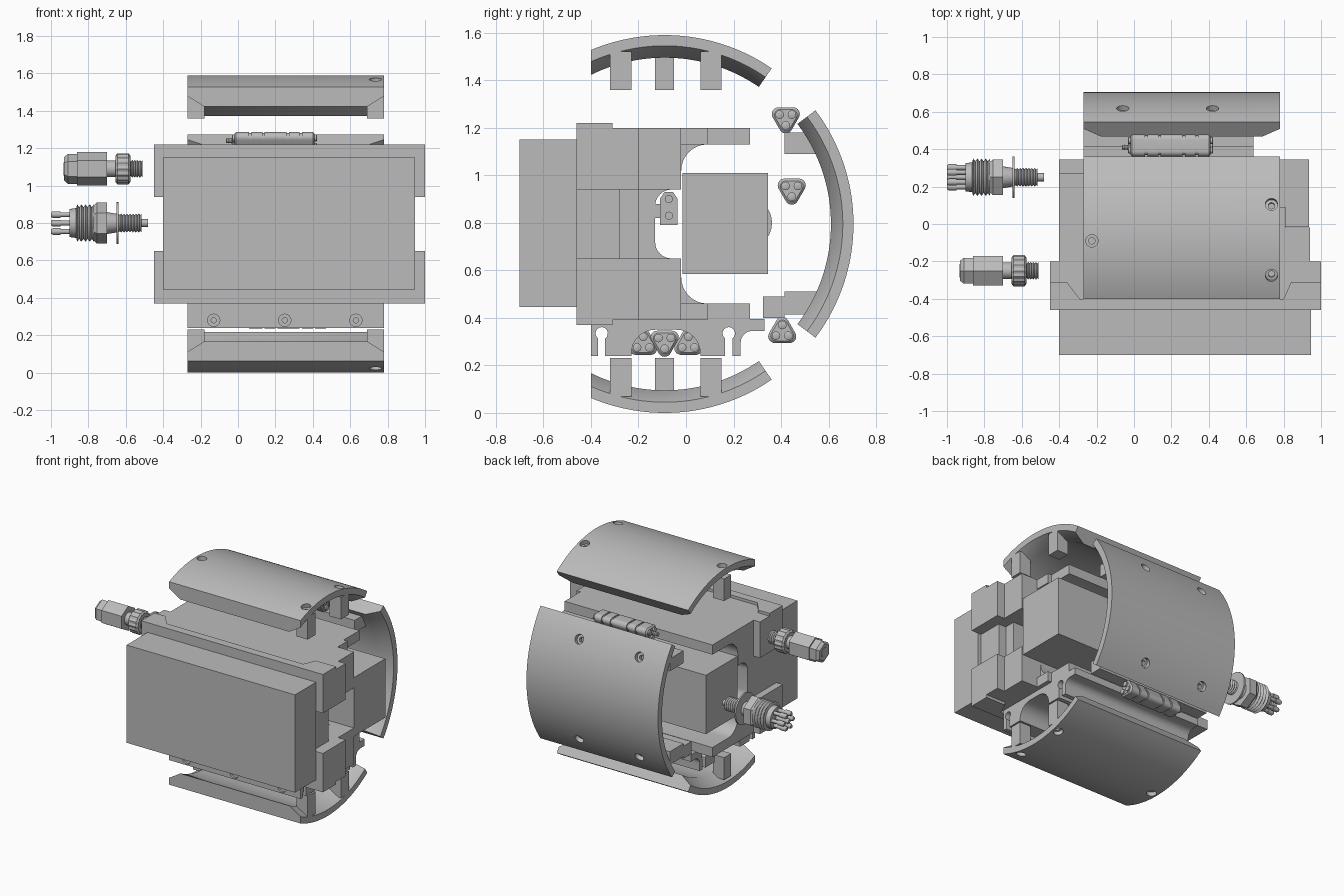
import bpy, bmesh
from math import sin, cos, pi, radians, asin, sqrt

cube = bpy.data.objects.get("Cube")
if cube:
    bpy.data.objects.remove(cube, do_unlink=True)

grey = bpy.data.materials.new("plain_grey")
grey.use_nodes = True
GREY = (0.5, 0.5, 0.5, 1)
grey.diffuse_color = GREY
grey.node_tree.nodes["Principled BSDF"].inputs["Base Color"].default_value = GREY

CY, CZ, R = -0.09, 0.795, 0.795      # housing axis and radius
XL, XR = -0.27, 0.78                 # housing ends


def skin(name, rings):
    """Join equal rings of points into a capped solid."""
    bm = bmesh.new()
    loops = [[bm.verts.new(p) for p in ring] for ring in rings]
    n = len(loops[0])
    for a, b in zip(loops, loops[1:]):
        for i in range(n):
            j = (i + 1) % n
            bm.faces.new((a[i], a[j], b[j], b[i]))
    bm.faces.new(loops[0][::-1])
    bm.faces.new(loops[-1])
    bmesh.ops.recalc_face_normals(bm, faces=bm.faces)
    mesh = bpy.data.meshes.new(name)
    bm.to_mesh(mesh)
    bm.free()
    mesh.materials.append(grey)
    ob = bpy.data.objects.new(name, mesh)
    bpy.context.collection.objects.link(ob)
    return ob


def prism(name, pts, x0, x1):
    return skin(name, [[(x, y, z) for y, z in pts] for x in (x0, x1)])


def box(name, x0, x1, y0, y1, z0, z1):
    return prism(name, [(y0, z0), (y1, z0), (y1, z1), (y0, z1)], x0, x1)


def loft(name, section, stations, y, z):
    """Scale a unit section along x."""
    return skin(name, [[(x, y + r * u, z + r * v) for u, v in section] for x, r in stations])


def circle(n, start=0.0):
    return [(cos(start + 2 * pi * i / n), sin(start + 2 * pi * i / n)) for i in range(n)]


def arc(y, z, r, a0, a1, n=8):
    return [(y + r * cos(radians(a0 + (a1 - a0) * i / n)),
             z + r * sin(radians(a0 + (a1 - a0) * i / n))) for i in range(n + 1)]


def thread(x0, x1, r, n, depth=0.008):
    return [(x0 + (x1 - x0) * i / (2 * n), r - depth * (i % 2)) for i in range(2 * n + 1)]


def smooth(ob):
    bpy.ops.object.select_all(action='DESELECT')
    ob.select_set(True)
    bpy.context.view_layer.objects.active = ob
    bpy.ops.object.shade_smooth_by_angle(angle=radians(30))


def drill(ob, a, b, r):
    """Cut a round hole from point a to point b."""
    bpy.ops.mesh.primitive_cylinder_add(vertices=24, radius=r, depth=(b - a).length, location=(a + b) / 2)
    cutter = bpy.context.object
    cutter.rotation_mode = 'QUATERNION'
    cutter.rotation_quaternion = (b - a).to_track_quat('Z', 'Y')
    cutter.hide_render = True
    mod = ob.modifiers.new("hole", 'BOOLEAN')
    mod.operation, mod.object, mod.solver = 'DIFFERENCE', cutter, 'EXACT'
    bpy.context.view_layer.update()
    bpy.context.view_layer.objects.active = ob
    bpy.ops.object.modifier_apply(modifier=mod.name)
    bpy.data.objects.remove(cutter, do_unlink=True)


# Curved housing shells, thinner towards their ends
from mathutils import Vector
RIM = [(XL, R), (XR, R), (XR, 0.75), (XR - 0.09, 0.70), (XL + 0.09, 0.70), (XL, 0.75)]


def shell(name, start, end, side, holes):
    rings, n = [], 40
    for i in range(n + 1):
        ring = []
        for x, r in RIM:
            a0 = start(r)
            a = a0 + (end - a0) * i / n
            ring.append((x, CY + r * sin(a), CZ + side * r * cos(a)))
        rings.append(ring)
    ob = skin(name, rings)
    for x, a in holes:
        d = Vector((0, sin(a), side * cos(a)))
        c = Vector((x, CY, CZ))
        drill(ob, c + d * (R - 0.03), c + d * (R + 0.1), 0.033)
        drill(ob, c + d * (R - 0.2), c + d * (R + 0.1), 0.017)
    smooth(ob)


flat_cut = lambda r: asin(-0.31 / r)
LEGS = [(XL, -0.13, -0.05), (XR - 0.09, -0.32, -0.23), (XR - 0.09, 0.06, 0.15)]
for word, side in (("top", 1), ("bottom", -1)):
    spots = [(x + 0.045, asin(((y0 + y1) / 2 - CY) / R)) for x, y0, y1 in LEGS]
    shell(word + "_shell", flat_cut, radians(34.5), side, spots)
    for x, y0, y1 in LEGS:
        z0, z1 = sorted((CZ + side * 0.565, CZ + side * 0.725))
        box(word + "_shell_leg", x, x + 0.09, y0, y1, z0, z1)
shell("rear_shell", lambda r: radians(53), radians(127), 1,
      [(x, radians(a)) for x in (-0.06, 0.42) for a in (63, 117)])
for z0, z1 in ((1.09, 1.18), (0.415, 0.51)):
    box("rear_shell_tab", XL, 0.64, 0.415, 0.57, z0, z1)
box("rear_shell_step", XL, 0.64, 0.325, 0.415, 0.4, 0.49)

# Front and inner blocks
box("front_block", -0.40, 0.945, -0.70, -0.46, 0.445, 1.15)
box("inner_block", -0.40, 0.935, -0.015, 0.345, 0.585, 1.01)

# C-shaped frame, drawn as an upper half and mirrored
half = [(-0.46, 1.2), (0.27, 1.2), (0.27, 1.13)]
half += arc(0.09, 1.02, 0.11, 90, 180) + [(-0.02, 0.94)]
half += arc(-0.06, 0.87, 0.07, 90, 180)
frame = prism("frame", half + [(y, 2 * CZ - z) for y, z in reversed(half)], -0.40, XR)
smooth(frame)
for side in (1, -1):
    def slab(name, x0, x1, y0, y1, z0, z1):
        a, b = sorted((CZ + side * (z0 - CZ), CZ + side * (z1 - CZ)))
        return box(name, x0, x1, y0, y1, a, b)
    slab("frame_shoulder", XR, 0.94, -0.46, -0.02, 0.94, 1.2)
    slab("frame_step", XR, 0.81, -0.02, 0.09, 1.13, 1.2)
    slab("frame_lip", -0.45, 1.0, -0.46, -0.40, 1.195, 1.22)
    slab("right_bracket", 0.94, 1.0, -0.46, -0.20, 0.94, 1.2)
    slab("left_bracket", -0.45, -0.40, -0.46, -0.20, 0.94, 1.2)
    # chamfered lip ends
    for outer, tip, root in ((1.0, 0.84, 0.80), (-0.45, -0.36, -0.29)):
        pts = [(outer, -0.40), (root, -0.40), (tip, -0.31), (outer, -0.31)]
        skin("lip_end", [[(x, y, CZ + side * h) for x, y in pts] for h in (0.40, 0.425)])
box("frame_web", XR, 0.92, -0.46, -0.28, 0.65, 0.94)
box("frame_web_step", XR, 0.86, -0.28, -0.20, 0.65, 0.94)

# Lower rail with keyhole slots and a central arch
def keyhole(y):
    return ([(y - 0.015, 0.24)] + arc(y, 0.335, 0.026, 235, -55, 14) + [(y + 0.015, 0.24)])

rail = [(-0.40, 0.395), (-0.40, 0.24)] + keyhole(-0.355) + [(-0.23, 0.24)]
rail += arc(-0.13, 0.25, 0.1, 180, 90) + arc(-0.04, 0.25, 0.1, 90, 0)
rail += [(0.06, 0.24)] + keyhole(0.18) + [(0.23, 0.24)]
rail += arc(0.28, 0.295, 0.05, 180, 90) + [(0.33, 0.345), (0.33, 0.395)]
rail_ob = prism("lower_rail", rail, XL, XR)
for x in (-0.13, 0.25, 0.63):
    drill(rail_ob, Vector((x, -0.5, 0.28)), Vector((x, -0.385, 0.28)), 0.033)
    drill(rail_ob, Vector((x, -0.5, 0.28)), Vector((x, -0.3, 0.28)), 0.014)
smooth(rail_ob)

# Small terminal with two screws
prism("terminal", [(-0.11, 0.79), (-0.035, 0.79), (-0.035, 0.9),
                   (-0.055, 0.93), (-0.09, 0.93), (-0.11, 0.9)], 0.70, 0.80)
box("terminal_lead", 0.72, 0.78, -0.13, -0.11, 0.82, 0.88)
for z in (0.83, 0.9):
    smooth(loft("terminal_screw", circle(16), [(0.79, 0.017), (0.808, 0.017)], -0.072, z))

# Three-lobed plugs
def lobed(flip):
    pts = []
    for k in range(3):
        mid = 90 * flip + 120 * k
        pts += arc(0.58 * cos(radians(mid)), 0.58 * sin(radians(mid)), 0.45, mid - 60, mid + 60)
    return pts


def plug(y, z, x, flip):
    s = 0.062
    st = [(0, s * 0.8), (0.01, s)]
    for c in (0.08, 0.15, 0.28, 0.35):
        st += [(c, s), (c, s * 0.88), (c + 0.012, s * 0.88), (c + 0.012, s)]
    st += [(0.42, s), (0.43, s * 0.8)]
    smooth(loft("plug", lobed(flip), [(x + d, r) for d, r in st], y, z))
    for k in range(3):
        a = radians(90 * flip + 120 * k)
        cy, cz = y + 0.03 * cos(a), z + 0.03 * sin(a)
        smooth(loft("plug_socket", circle(16), [(x - 0.012, 0.011), (x - 0.01, 0.018),
               (x + 0.44, 0.018), (x + 0.443, 0.01)], cy, cz))


for y, z, x, flip in ((0.42, 1.24, -0.02, -1), (0.445, 0.94, -0.02, -1), (0.405, 0.34, -0.02, 1),
                      (-0.09, 0.30, 0.05, -1), (-0.18, 0.29, -0.22, 1), (0.01, 0.29, -0.22, 1)):
    plug(y, z, x, flip)
smooth(loft("plug_tip", circle(16), thread(-0.065, -0.02, 0.014, 3, 0.003), 0.41, 1.24))

# Cable gland
GY, GZ = -0.25, 1.09
hexagon = circle(6, pi / 6)
loft("gland_cap", hexagon, [(-0.93, 0.062), (-0.91, 0.08), (-0.86, 0.08), (-0.86, 0.09), (-0.70, 0.09)], GY, GZ)
smooth(loft("gland_cap_bore", circle(24), [(-0.933, 0.035), (-0.92, 0.035)], GY, GZ))
smooth(loft("gland_neck", circle(24), [(-0.71, 0.045), (-0.64, 0.045)], GY, GZ))
knurl = [(u * (1 - 0.06 * (i % 2)), v * (1 - 0.06 * (i % 2))) for i, (u, v) in enumerate(circle(32))]
loft("gland_nut", knurl, [(-0.655, 0.07), (-0.645, 0.083), (-0.585, 0.083), (-0.575, 0.07)], GY, GZ)
smooth(loft("gland_thread", circle(24), thread(-0.58, -0.51, 0.047, 5), GY, GZ))

# Multi-pin connector
PY, PZ = 0.25, 0.80
for u, v in [(0, 0)] + [(0.052 * a, 0.052 * b) for a, b in circle(6)]:
    smooth(loft("connector_pin", circle(14), [(-1.0, 0.012), (-0.99, 0.018), (-0.95, 0.018),
           (-0.95, 0.013), (-0.88, 0.013)], PY + u, PZ + v))
smooth(loft("connector_body", circle(32), [(-0.90, 0.075), (-0.865, 0.08)]
            + thread(-0.86, -0.77, 0.1, 4, 0.015), PY, PZ))
loft("connector_hex", hexagon, [(-0.775, 0.09), (-0.755, 0.11), (-0.70, 0.11)], PY, PZ)
smooth(loft("connector_neck", circle(24), [(-0.71, 0.06), (-0.65, 0.05), (-0.62, 0.04)], PY, PZ))
smooth(loft("connector_washer", circle(32), [(-0.65, 0.112), (-0.638, 0.112)], PY, PZ))
smooth(loft("connector_thread", circle(24), thread(-0.64, -0.515, 0.05, 8), PY, PZ))
smooth(loft("connector_tip", circle(16), [(-0.52, 0.022), (-0.48, 0.022)], PY, PZ))
